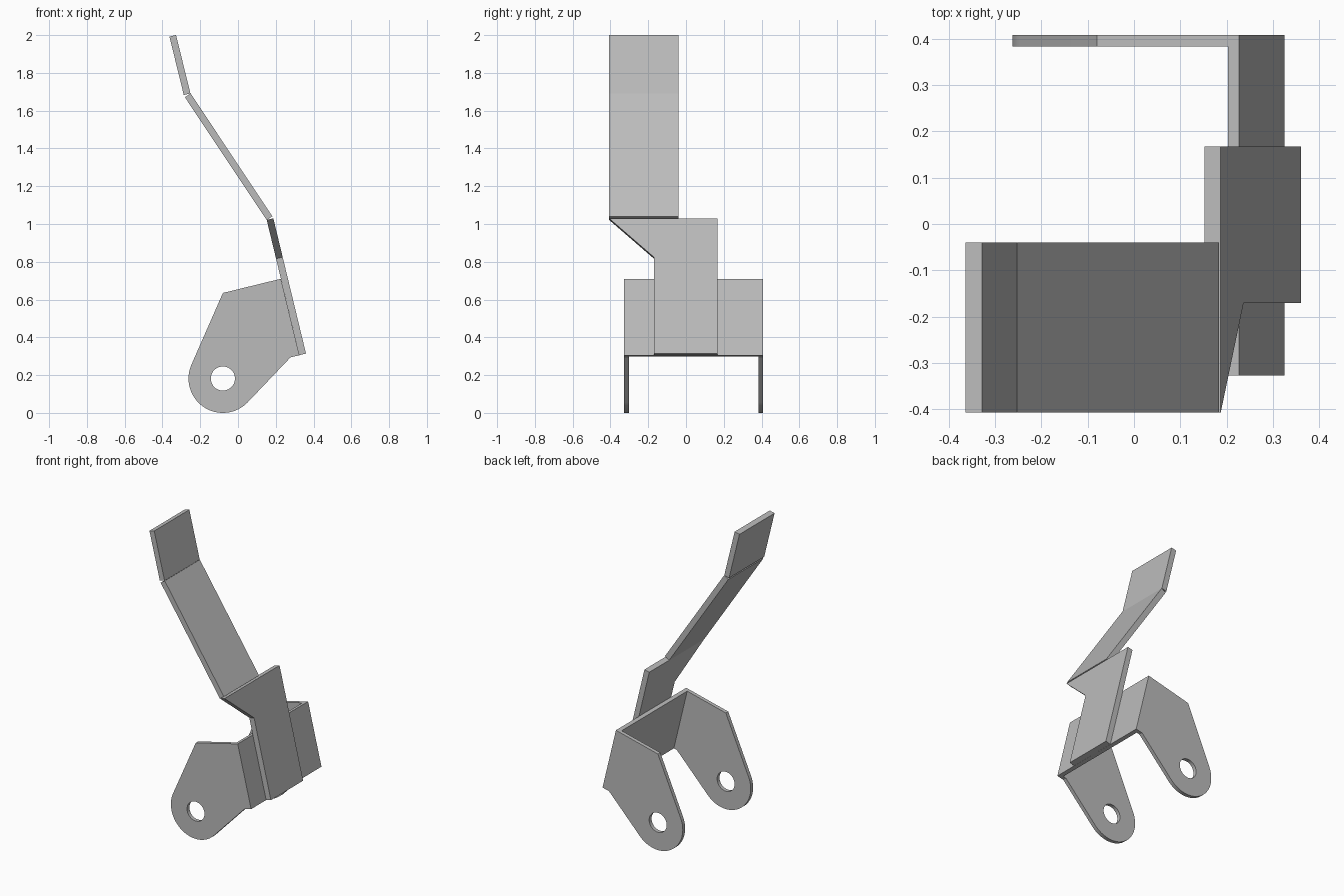
import bpy, bmesh
from math import sin, cos, atan2, acos, hypot, pi
from mathutils import Vector

if "Cube" in bpy.data.objects:
    bpy.data.objects.remove(bpy.data.objects["Cube"])

steel = bpy.data.materials.new("grey_steel")
steel.use_nodes = True
COLOUR = (0.5, 0.5, 0.5, 1)
steel.diffuse_color = COLOUR
steel.node_tree.nodes["Principled BSDF"].inputs["Base Color"].default_value = COLOUR


def prism(name, points, offset):
    """Flat outline swept along an offset vector."""
    bm = bmesh.new()
    face = bm.faces.new([bm.verts.new(p) for p in points])
    swept = bmesh.ops.extrude_face_region(bm, geom=[face], use_keep_orig=True)
    moved = [g for g in swept["geom"] if isinstance(g, bmesh.types.BMVert)]
    bmesh.ops.translate(bm, verts=moved, vec=offset)
    bmesh.ops.recalc_face_normals(bm, faces=bm.faces)
    mesh = bpy.data.meshes.new(name)
    bm.to_mesh(mesh)
    bm.free()
    mesh.materials.append(steel)
    obj = bpy.data.objects.new(name, mesh)
    bpy.context.collection.objects.link(obj)
    return obj


def side_prism(name, profile, y0, y1):
    """Side (x, z) profile swept across the width."""
    return prism(name, [(x, y0, z) for x, z in profile], Vector((0, y1 - y0, 0)))


def strip(name, start, end, normal_offset, y0, y1):
    """Flat bar whose lower-left edge runs from start to end."""
    dx, dz = normal_offset
    a, b = start, end
    return side_prism(name, [a, (a[0] + dx, a[1] + dz), (b[0] + dx, b[1] + dz), b], y0, y1)


def cut(target, cutter):
    mod = target.modifiers.new("cut", "BOOLEAN")
    mod.operation, mod.solver, mod.object = "DIFFERENCE", "EXACT", cutter
    cutter.hide_render = True
    bpy.ops.object.select_all(action="DESELECT")
    bpy.context.view_layer.objects.active = target
    target.select_set(True)
    bpy.ops.object.modifier_apply(modifier=mod.name)
    bpy.data.objects.remove(cutter)


def arc(centre, radius, a0, a1, n):
    return [(centre[0] + radius * cos(a0 + (a1 - a0) * i / n),
             centre[1] + radius * sin(a0 + (a1 - a0) * i / n)) for i in range(n + 1)]


# U-shaped bracket: rounded lugs joined by a sloping web
PIVOT, R = (-0.08, 0.182), 0.182
top_out, low_out = (0.227, 0.71), (0.325, 0.305)
shoulder, notch = (-0.08, 0.635), (0.278, 0.294)


def tangent(p, side):
    dx, dz = p[0] - PIVOT[0], p[1] - PIVOT[1]
    return atan2(dz, dx) + side * acos(R / hypot(dx, dz))


lug = [top_out, shoulder]
lug += arc(PIVOT, R, tangent(shoulder, 1), 2 * pi + tangent(notch, -1), 40)
lug += [notch, low_out]
bracket = side_prism("bracket", lug, -0.327, 0.408)

inner = [(top_out[0] - 0.049, 1.0 - 0.19), (-0.6, 0.81), (-0.6, -0.2), (0.4225, -0.2)]
# inner face of the web is parallel to its outer face
slope = (low_out[0] - top_out[0]) / (low_out[1] - top_out[1])
inner = [(top_out[0] - 0.026 + slope * (z - top_out[1]), z) for z in (0.9, -0.2)]
inner += [(-0.6, -0.2), (-0.6, 0.9)]
cut(bracket, side_prism("gap_cutter", inner, -0.302, 0.383))
cut(bracket, side_prism("hole_cutter", arc(PIVOT, 0.064, 0, 2 * pi, 40)[:-1], -0.6, 0.6))

# Lower arm plate with a flared corner, lying on the web
LOW, HIGH = (0.36, 0.314), (0.187, 1.03)
outline = [(-0.17, LOW[1]), (0.167, LOW[1]), (0.167, HIGH[1]),
           (-0.407, HIGH[1]), (-0.17, 0.825)]
lean = (HIGH[0] - LOW[0]) / (HIGH[1] - LOW[1])
prism("lower_arm", [(LOW[0] + lean * (z - LOW[1]), y, z) for y, z in outline],
      Vector((-0.035, 0, -0.0085)))

# Long middle arm and upright tip
strip("middle_arm", (0.152, 1.021), (-0.281, 1.671), (0.03, 0.02), -0.407, -0.04)
strip("arm_tip", (-0.287, 1.683), (-0.363, 1.992), (0.035, 0.0085), -0.407, -0.04)

# Smooth the rounded lugs, keep bends sharp
bpy.ops.object.select_all(action="DESELECT")
bpy.context.view_layer.objects.active = bracket
bracket.select_set(True)
bpy.ops.object.shade_smooth_by_angle(angle=0.4)
